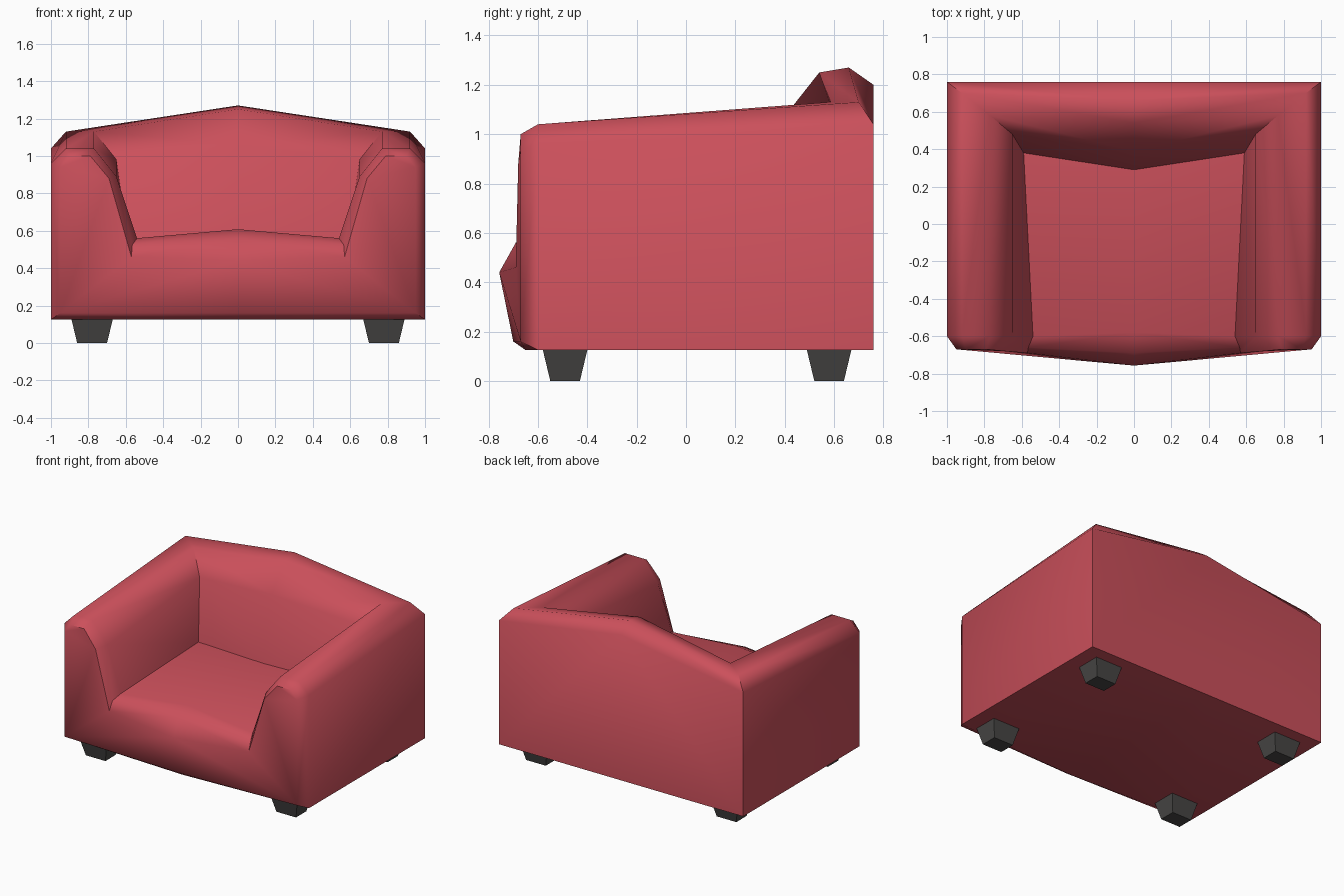
import bpy, bmesh, math

if "Cube" in bpy.data.objects:
    bpy.data.objects.remove(bpy.data.objects["Cube"])


def material(name, rgb):
    m = bpy.data.materials.new(name)
    m.diffuse_color = (*rgb, 1)
    m.use_nodes = True
    m.node_tree.nodes["Principled BSDF"].inputs["Base Color"].default_value = m.diffuse_color
    return m


red = material("red upholstery", (0.60, 0.08, 0.105))
dark = material("dark legs", (0.065, 0.062, 0.06))


def add_object(name, bm, mat):
    bmesh.ops.recalc_face_normals(bm, faces=bm.faces)
    me = bpy.data.meshes.new(name)
    bm.to_mesh(me)
    bm.free()
    me.materials.append(mat)
    ob = bpy.data.objects.new(name, me)
    bpy.context.collection.objects.link(ob)
    return ob


# armchair body: arm and back section swept from arm front to back centre
bm = bmesh.new()


def ring(pts):
    return [bm.verts.new(p) for p in pts]


F = ring([(.95, -.67, .16), (.95, -.67, .94), (.90, -.67, 1.0),
          (.79, -.67, 1.0), (.69, -.68, .88), (.57, -.69, .46)])
A = ring([(1, -.60, .125), (1, -.60, .96), (.92, -.60, 1.04),
          (.77, -.60, 1.04), (.65, -.60, .89), (.54, -.60, .56)])
C = ring([(1, .76, .125), (1, .76, 1.04), (.92, .70, 1.13),
          (.77, .58, 1.13), (.65, .48, .98), (.59, .38, .555)])
B = ring([(0, .76, .125), (0, .76, 1.20), (0, .66, 1.27),
          (0, .54, 1.25), (0, .39, 1.06), (0, .29, .59)])
# seat profile on the centre line and its extra point by the arm
M = ring([(0, -.65, .125), (0, -.70, .16), (0, -.757, .44),
          (0, -.69, .56), (0, -.58, .608)])
S = bm.verts.new((.565, -.66, .525))

for r, q in ((F, A), (A, C), (C, B)):
    for i in range(5):
        if r is F and i == 4:
            bm.faces.new((F[4], A[4], A[5], S, F[5]))
        else:
            bm.faces.new((r[i], r[i + 1], q[i + 1], q[i]))
# arm front, front panel, seat and underside
for f in ((F[1], F[2], F[3], F[4]), (F[0], F[1], F[4], F[5]),
          (F[0], F[5], M[2], M[1]), (F[5], S, M[3], M[2]),
          (S, A[5], M[4], M[3]), (A[5], C[5], B[5], M[4]),
          (F[0], M[1], M[0], A[0]), (A[0], M[0], B[0], C[0])):
    bm.faces.new(f)

# mirror the half to the other side
geo = bm.verts[:] + bm.edges[:] + bm.faces[:]
bmesh.ops.mirror(bm, geom=geo, axis='X', merge_dist=0.0005)
bmesh.ops.remove_doubles(bm, verts=bm.verts[:], dist=0.0005)
body = add_object("armchair_body", bm, red)
bpy.context.view_layer.objects.active = body
body.select_set(True)
bpy.ops.object.shade_smooth_by_angle(angle=math.radians(56))
body.select_set(False)

# tapered square legs
for side, x in (("left", -.78), ("right", .78)):
    for end, y in (("front", -.49), ("back", .58)):
        bm = bmesh.new()
        bmesh.ops.create_cube(bm, size=1)
        for v in bm.verts:
            top = v.co.z > 0
            w, d = (.22, .18) if top else (.16, .12)
            v.co = (x + v.co.x * w, y + v.co.y * d, .125 if top else 0)
        add_object(f"{end}_{side}_leg", bm, dark)
